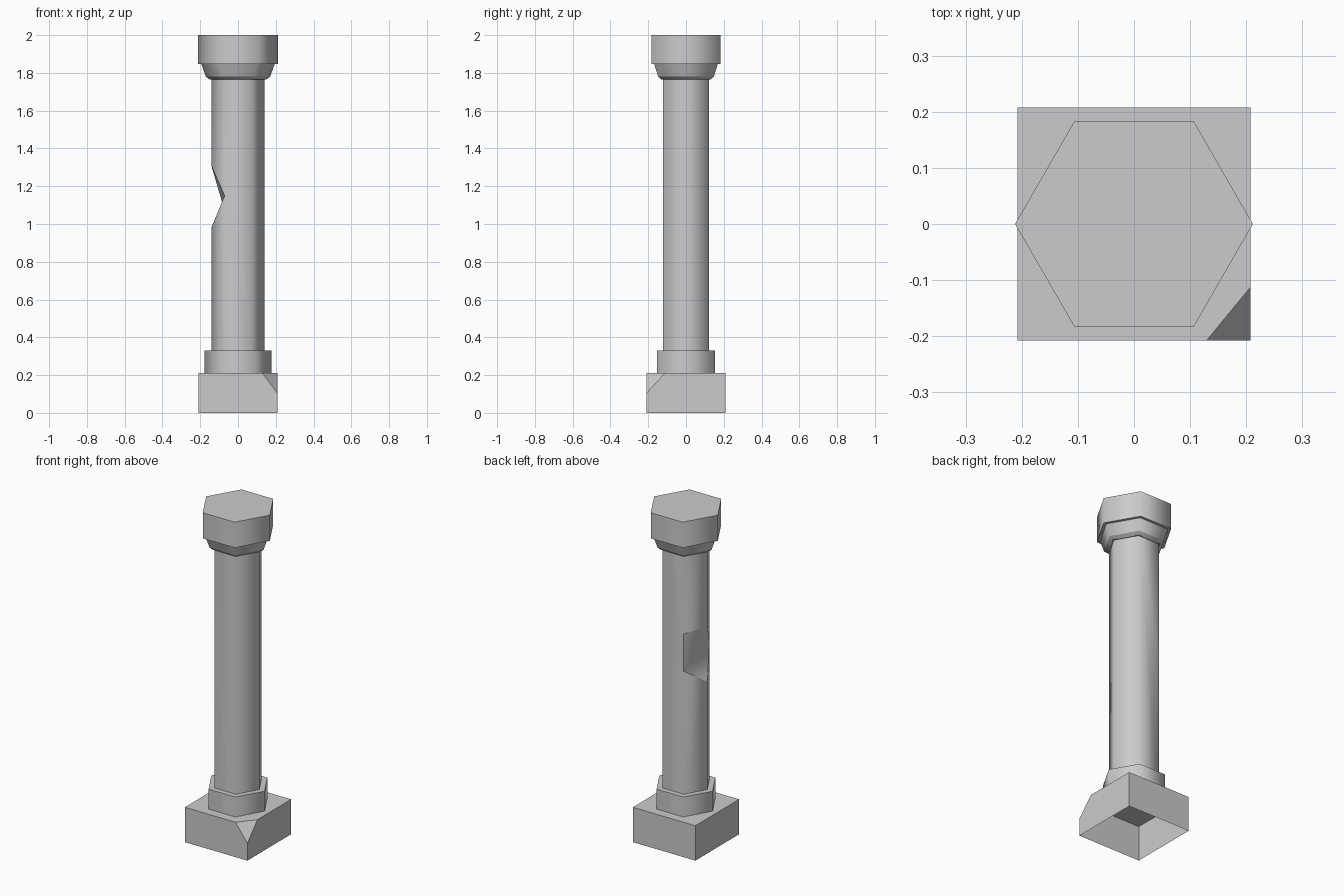
import bpy, bmesh, math
from math import cos, sin, radians

cube = bpy.data.objects.get("Cube")
if cube:
    bpy.data.objects.remove(cube, do_unlink=True)

stone = bpy.data.materials.new("grey_stone")
stone.use_nodes = True
GREY = (0.6, 0.6, 0.6, 1.0)
stone.diffuse_color = GREY
stone.node_tree.nodes["Principled BSDF"].inputs["Base Color"].default_value = GREY


def finish(bm, name, sharp_edges=()):
    """Smooth around the hexagon, keep rims and right angles sharp."""
    bm.normal_update()
    for f in bm.faces:
        f.smooth = True
    for e in bm.edges:
        a, b = (v.co for v in e.verts)
        rim = abs(a.z - b.z) < 0.001
        e.smooth = not rim and e.calc_face_angle(0) < radians(65)
    for e in sharp_edges:
        e.smooth = False
    mesh = bpy.data.meshes.new(name)
    bm.to_mesh(mesh)
    bm.free()
    mesh.materials.append(stone)
    obj = bpy.data.objects.new(name, mesh)
    bpy.context.collection.objects.link(obj)
    return obj


def corner(radius, i, z):
    a = radians(60 * i)
    return (radius * cos(a), radius * sin(a), z)


def hex_part(name, profile):
    """Capped hexagonal solid from a (radius, height) profile."""
    bm = bmesh.new()
    rings = [[bm.verts.new(corner(r, i, z)) for i in range(6)] for r, z in profile]
    for low, high in zip(rings, rings[1:]):
        for i in range(6):
            j = (i + 1) % 6
            bm.faces.new((low[i], low[j], high[j], high[i]))
    bm.faces.new(rings[0][::-1])
    bm.faces.new(rings[-1])
    return finish(bm, name)


# Square plinth, open underneath, with one chipped corner
bm = bmesh.new()
H, TOP = 0.208, 0.21
bottom = [bm.verts.new((x, y, 0)) for x, y in ((-H, -H), (H, -H), (H, H), (-H, H))]
back_left, back_right, front_left = [
    bm.verts.new(p) for p in ((-H, H, TOP), (H, H, TOP), (-H, -H, TOP))]
chip = [bm.verts.new(p) for p in ((H, -H, 0.105), (H, -0.112, TOP), (0.129, -H, TOP))]
bm.faces.new((bottom[0], bottom[1], chip[0], chip[2], front_left))
bm.faces.new((bottom[1], bottom[2], back_right, chip[1], chip[0]))
bm.faces.new((bottom[2], bottom[3], back_left, back_right))
bm.faces.new((bottom[3], bottom[0], front_left, back_left))
bm.faces.new((front_left, chip[2], chip[1], back_right, back_left))
bm.faces.new(chip)
finish(bm, "plinth", list(bm.edges))

# Hexagonal shaft with a broken notch around its right-hand corner
bm = bmesh.new()
R = 0.1415
foot = [bm.verts.new(corner(R, i, TOP)) for i in range(6)]
head = [bm.verts.new(corner(R, i, 1.84)) for i in range(6)]
back_lo, back_hi = (bm.verts.new(corner(R, 2, z)) for z in (1.07, 1.295))
side_lo, side_hi = (bm.verts.new(corner(R, 3, z)) for z in (0.98, 1.31))
front_mid = bm.verts.new(corner(R, 4, 1.15))
for i in (0, 5):
    j = (i + 1) % 6
    bm.faces.new((foot[i], foot[j], head[j], head[i]))
bm.faces.new((foot[1], foot[2], back_lo, back_hi, head[2], head[1]))
bm.faces.new((foot[2], foot[3], side_lo, back_lo))
bm.faces.new((back_hi, side_hi, head[3], head[2]))
bm.faces.new((foot[3], foot[4], front_mid, side_lo))
bm.faces.new((side_hi, front_mid, head[4], head[3]))
bm.faces.new((foot[4], foot[5], head[5], head[4], front_mid))
notch = [bm.faces.new(f) for f in ((back_hi, back_lo, side_hi),
                                   (side_hi, back_lo, front_mid),
                                   (back_lo, side_lo, front_mid))]
rim = [e for e in bm.edges if sum(f in notch for f in e.link_faces) == 1]
finish(bm, "shaft", rim)

# Collar at the foot, flared neck and capital at the head
hex_part("base_collar", [(0.177, TOP), (0.177, 0.33)])
hex_part("capital_neck", [(0.15, 1.765), (0.17, 1.78), (0.194, 1.846)])
hex_part("capital", [(0.212, 1.846), (0.212, 2.0)])
